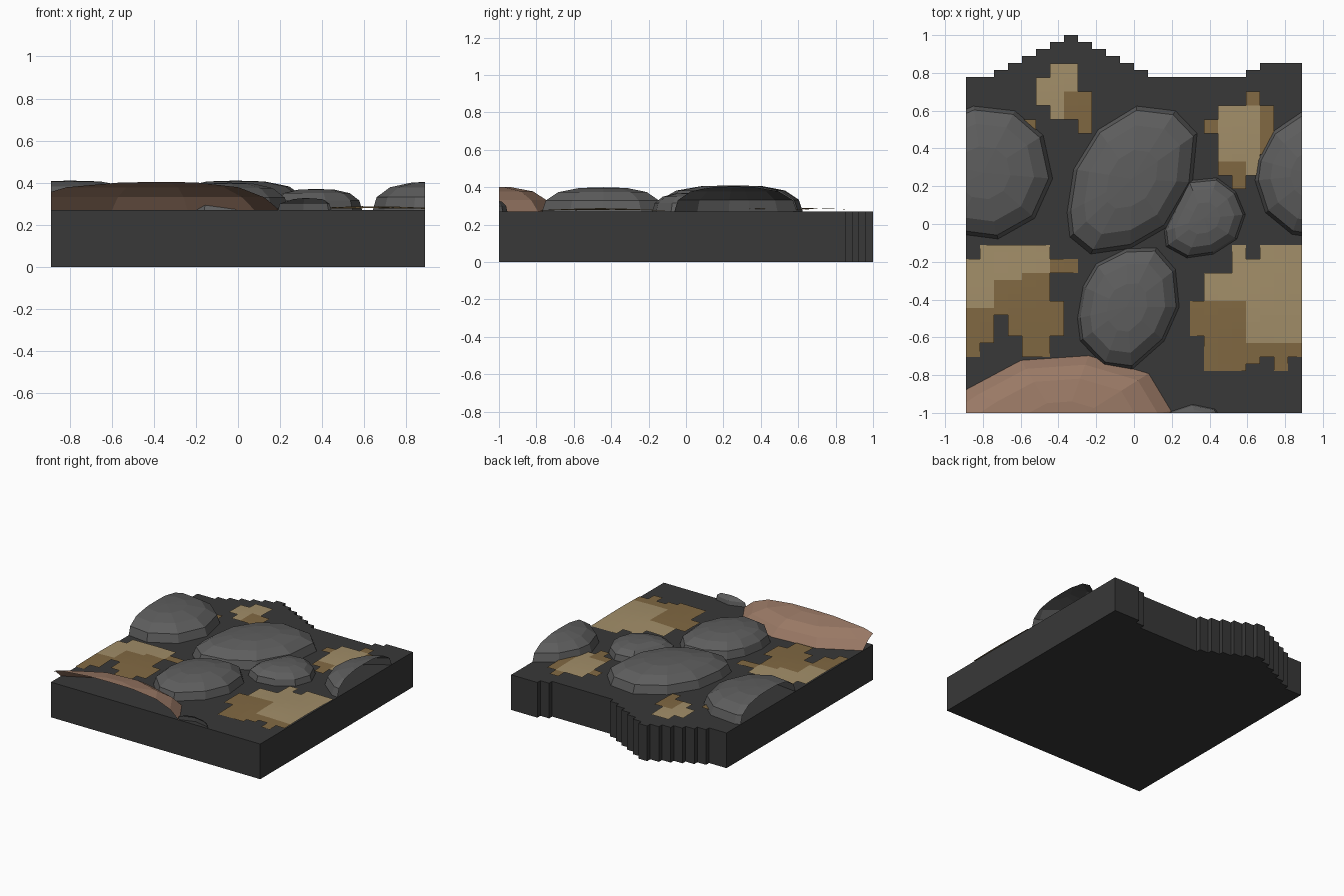
import bpy, bmesh
from math import exp

if "Cube" in bpy.data.objects:
    bpy.data.objects.remove(bpy.data.objects["Cube"])

HALF = 0.889          # half width of the tile
TOP = 0.27            # slab height
CW, CH = HALF / 12, 0.037   # size of the pixel cells


def material(name, rgb):
    m = bpy.data.materials.new(name)
    m.diffuse_color = (*rgb, 1)
    m.use_nodes = True
    m.node_tree.nodes["Principled BSDF"].inputs["Base Color"].default_value = m.diffuse_color
    return m


DARK = material("dark_grey", (0.04, 0.04, 0.04))
STONE = material("stone_grey", (0.11, 0.11, 0.11))
CLAY = material("clay_brown", (0.32, 0.19, 0.13))
SAND = material("light_sand", (0.36, 0.27, 0.14))
EARTH = material("dark_sand", (0.22, 0.14, 0.055))


def finish(bm, name, mats):
    bmesh.ops.recalc_face_normals(bm, faces=bm.faces)
    me = bpy.data.meshes.new(name)
    bm.to_mesh(me)
    bm.free()
    for m in mats:
        me.materials.append(m)
    ob = bpy.data.objects.new(name, me)
    bpy.context.collection.objects.link(ob)
    return ob


# Slab with a stepped back edge: (start column, row height) in cells
def slab():
    steps = [(0, 48), (2, 49), (3, 50), (4, 51), (5, 52), (6, 53), (7, 54),
             (8, 53), (9, 52), (10, 51), (11, 50), (12, 49), (13, 48),
             (20, 49), (21, 50), (24, 0)]
    pts = [(-HALF, -1)]
    for (a, row), (b, _) in zip(steps, steps[1:]):
        y = -1 + row * 2 / 54
        pts += [(a * CW - HALF, y), (b * CW - HALF, y)]
    pts.append((HALF, -1))
    bm = bmesh.new()
    f = bm.faces.new([bm.verts.new((x, y, 0)) for x, y in pts])
    ext = bmesh.ops.extrude_face_region(bm, geom=[f])["geom"]
    for v in ext:
        if isinstance(v, bmesh.types.BMVert):
            v.co.z = TOP
    finish(bm, "slab", [DARK])


# Faceted cobble: outline rings shrinking towards a low peak, open at tile cuts
def cobble(name, centre, peak, outline, mat=STONE, rim=0.94):
    cx, cy = centre
    h = peak - TOP
    bm = bmesh.new()
    rings = []
    for s, t in ((1, -0.02), (rim, 0.45), (rim * 0.78, 0.80), (rim * 0.42, 0.97)):
        rings.append([bm.verts.new((cx + (x - cx) * s, cy + (y - cy) * s, TOP + h * t))
                      for x, y in outline])
    n = len(outline)
    for lo, hi in zip(rings, rings[1:]):
        for i in range(n):
            j = (i + 1) % n
            bm.faces.new((lo[i], lo[j], hi[j], hi[i]))
    tip = bm.verts.new((cx, cy, peak))
    for i in range(n):
        bm.faces.new((rings[-1][i], rings[-1][(i + 1) % n], tip))
    # keep the outside facing up even though the shell is open
    for co, no in (((HALF, 0, 0), (1, 0, 0)), ((-HALF, 0, 0), (-1, 0, 0)), ((0, -1, 0), (0, -1, 0))):
        bmesh.ops.bisect_plane(bm, geom=bm.verts[:] + bm.edges[:] + bm.faces[:],
                               plane_co=co, plane_no=no, clear_outer=True)
    finish(bm, name, [mat])


# Pixelated sand patch lying as a very low mound; rects are (col0, col1, row0, row1)
def patch(name, light, dark):
    rects = light + dark
    mx = sum((r[0] + r[1]) / 2 for r in rects) / len(rects)
    my = sum((r[2] + r[3]) / 2 for r in rects) / len(rects)
    bm = bmesh.new()
    verts, cells = {}, {}
    for group, idx in ((dark, 1), (light, 0)):
        for a, b, c, d in group:
            for i in range(a, b):
                for j in range(c, d):
                    cells[i, j] = idx

    def vert(i, j):
        if (i, j) not in verts:
            r = ((i - mx) / 4) ** 2 + ((j - my) / 8) ** 2
            verts[i, j] = bm.verts.new((i * CW - HALF, j * CH - 1, TOP + 0.004 + 0.014 * exp(-r)))
        return verts[i, j]

    for (i, j), idx in cells.items():
        f = bm.faces.new((vert(i, j), vert(i + 1, j), vert(i + 1, j + 1), vert(i, j + 1)))
        f.material_index = idx
    finish(bm, name, [SAND, EARTH])


slab()

cobble("cobble_centre", (-0.01, 0.24), 0.41,
       [(-.19, .50), (.015, .625), (.22, .60), (.335, .48), (.31, .22), (.17, -.02),
        (-.02, -.13), (-.23, -.16), (-.34, -.07), (-.355, .06), (-.32, .29)])
cobble("cobble_small", (0.37, 0.03), 0.37,
       [(.29, .23), (.44, .245), (.54, .17), (.59, .05), (.545, -.08), (.42, -.16),
        (.28, -.18), (.17, -.12), (.16, -.04), (.23, .11)])
cobble("cobble_front", (-0.04, -0.44), 0.40,
       [(-.20, -.21), (-.04, -.13), (.12, -.125), (.22, -.24), (.24, -.44), (.16, -.62),
        (-.01, -.77), (-.16, -.75), (-.285, -.62), (-.30, -.50), (-.27, -.33)])
cobble("cobble_left", (-0.80, 0.27), 0.41,
       [(-.85, .625), (-.63, .60), (-.48, .47), (-.43, .24), (-.525, .03), (-.72, -.08),
        (-.95, -.05), (-1.12, .10), (-1.15, .35), (-1.02, .55)])
cobble("cobble_right", (0.95, 0.26), 0.405,
       [(.89, .595), (.735, .49), (.655, .34), (.64, .23), (.695, .06), (.835, -.055),
        (1.0, -.08), (1.2, .05), (1.27, .3), (1.1, .57)])
cobble("cobble_brown", (-0.38, -1.08), 0.405,
       [(-1.08, -1.0), (-.89, -.875), (-.60, -.72), (-.24, -.695), (.08, -.79), (.20, -.99),
        (.20, -1.2), (-.1, -1.45), (-.6, -1.45), (-1.0, -1.25)], CLAY, 0.87)
cobble("cobble_corner", (0.33, -1.06), 0.335,
       [(.19, -.995), (.31, -.955), (.43, -.98), (.50, -1.08), (.33, -1.14), (.17, -1.08)])

patch("sand_back_left",
      [(6, 7, 42, 50), (5, 6, 44, 48), (7, 8, 46, 50)],
      [(7, 8, 42, 46), (8, 9, 40, 46), (4, 5, 40, 42)])
patch("sand_back_right",
      [(18, 20, 36, 44), (20, 21, 34, 44)],
      [(17, 18, 40, 42), (20, 21, 44, 46), (21, 22, 37, 44), (18, 20, 34, 36), (19, 20, 32, 34)])
patch("sand_front_left",
      [(1, 6, 22, 24), (0, 6, 20, 22), (0, 2, 15, 20), (2, 4, 19, 20)],
      [(6, 8, 20, 22), (2, 6, 14, 20), (0, 2, 10, 15), (0, 1, 8, 10),
       (3, 7, 11, 14), (6, 7, 14, 16), (4, 6, 8, 11)])
patch("sand_front_right",
      [(19, 24, 20, 22), (21, 24, 22, 24), (19, 20, 22, 24), (17, 24, 16, 20), (20, 24, 10, 16)],
      [(16, 17, 11, 16), (17, 20, 6, 16), (20, 21, 7, 10), (21, 24, 8, 10), (22, 23, 6, 8)])
